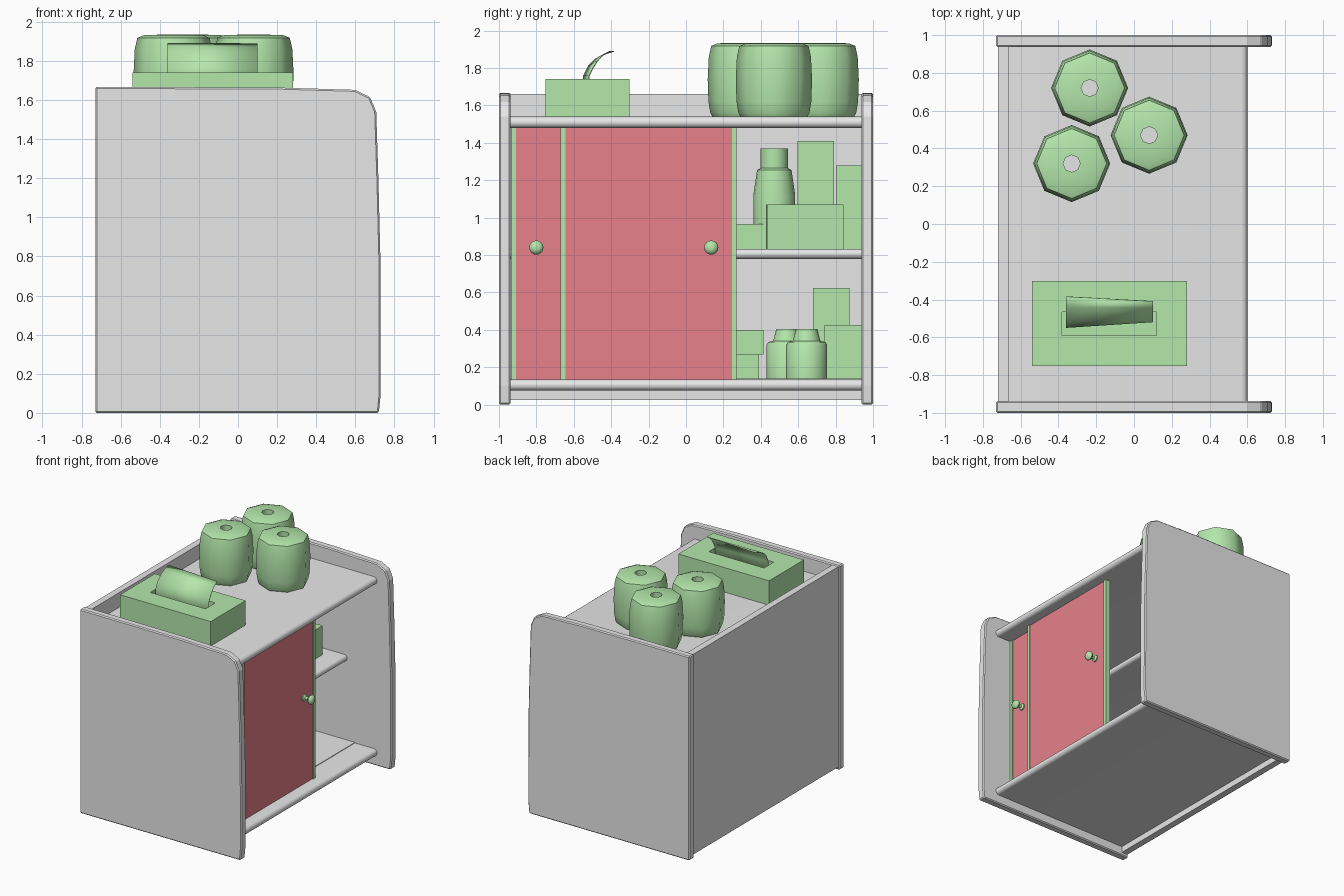
import bpy, bmesh, math
from mathutils import Matrix

if "Cube" in bpy.data.objects:
    bpy.data.objects.remove(bpy.data.objects["Cube"])


def material(name, rgb):
    m = bpy.data.materials.new(name)
    m.diffuse_color = (*rgb, 1)
    m.use_nodes = True
    m.node_tree.nodes["Principled BSDF"].inputs["Base Color"].default_value = m.diffuse_color
    return m


GREY = material("cabinet grey", (0.8, 0.8, 0.8))
GREEN = material("soft green", (0.47, 0.82, 0.42))
RED = material("door red", (0.8, 0.22, 0.26))


def finish(name, bm, mat, smooth=None):
    bmesh.ops.recalc_face_normals(bm, faces=bm.faces[:])
    me = bpy.data.meshes.new(name)
    bm.to_mesh(me)
    bm.free()
    me.materials.append(mat)
    ob = bpy.data.objects.new(name, me)
    bpy.context.collection.objects.link(ob)
    if smooth:
        bpy.ops.object.select_all(action='DESELECT')
        ob.select_set(True)
        bpy.context.view_layer.objects.active = ob
        bpy.ops.object.shade_smooth_by_angle(angle=math.radians(smooth))
    return ob


def bevel(ob, width, segments=1):
    b = ob.modifiers.new("bevel", 'BEVEL')
    b.width, b.segments = width, segments
    return ob


def box(name, x, y, z, mat, turn=0):
    """Box from (min, max) ranges, optionally turned about its own z axis."""
    bm = bmesh.new()
    bmesh.ops.create_cube(bm, size=1)
    mid = [sum(r) / 2 for r in (x, y, z)]
    size = [r[1] - r[0] for r in (x, y, z)]
    bm.transform(Matrix.Translation(mid) @ Matrix.Rotation(math.radians(turn), 4, 'Z')
                 @ Matrix.Diagonal((*size, 1)))
    return finish(name, bm, mat)


def extrude_y(name, profile, y0, y1, mat, smooth=None):
    """Closed (x, z) outline pushed along y."""
    bm = bmesh.new()
    face = bm.faces.new([bm.verts.new((x, y0, z)) for x, z in profile])
    out = bmesh.ops.extrude_face_region(bm, geom=[face])["geom"]
    for v in out:
        if isinstance(v, bmesh.types.BMVert):
            v.co.y = y1
    return finish(name, bm, mat, smooth)


def lathe(name, profile, place, mat, n, smooth=46, axis='Z', closed=False):
    """Spin an (r, h) profile into n sides."""
    bm = bmesh.new()
    rings = [[bm.verts.new((r * math.cos(2 * math.pi * i / n),
                            r * math.sin(2 * math.pi * i / n), h)) for i in range(n)]
             for r, h in profile]
    pairs = list(zip(rings, rings[1:]))
    if closed:
        pairs.append((rings[-1], rings[0]))
    else:
        bm.faces.new(rings[0])
        bm.faces.new(rings[-1])
    for a, b in pairs:
        for i in range(n):
            j = (i + 1) % n
            bm.faces.new((a[i], a[j], b[j], b[i]))
    rot = Matrix.Rotation(math.pi / 2, 4, 'Y') if axis == 'X' else Matrix()
    bm.transform(Matrix.Translation(place) @ rot)
    return finish(name, bm, mat, smooth)


# Side panels with a rounded upper front corner
side = [(-0.73, 0), (0.72, 0), (0.73, 0.1), (0.728, 0.8), (0.718, 1.2), (0.707, 1.54),
        (0.675, 1.615), (0.6, 1.652), (0.2, 1.664), (-0.73, 1.667)]
for label, y0 in (("left", -1), ("right", 0.938)):
    bevel(extrude_y(label + "_side_panel", side, y0, y0 + 0.062, GREY), 0.008)

# Back panel
box("back_panel", (-0.72, -0.665), (-0.94, 0.94), (0.025, 1.66), GREY)


# Horizontal boards with a rounded nose
def board(name, front, z0, z1):
    r, c = (z1 - z0) / 2, (z0 + z1) / 2
    nose = [(front - r + r * math.cos(a), c + r * math.sin(a))
            for a in [math.pi * (i / 8 - 0.5) for i in range(9)]]
    extrude_y(name, [(-0.67, z0)] + nose + [(-0.67, z1)], -0.94, 0.94, GREY, 40)


board("top_board", 0.6, 1.48, 1.54)
board("middle_shelf", 0.33, 0.78, 0.833)
board("bottom_board", 0.6, 0.075, 0.135)
box("floor_plate", (-0.66, 0.4), (-0.94, 0.94), (0.13, 0.14), GREY)

# Two sliding doors with edge strips and knobs
for label, x, y0, knob in (("front", 0.49, -0.67, 0.135), ("rear", 0.44, -0.935, -0.8)):
    y1 = y0 + 0.94
    box(label + "_door", (x - 0.012, x + 0.012), (y0 + 0.02, y1 - 0.02), (0.13, 1.485), RED)
    for edge, a in (("left", y0), ("right", y1 - 0.025)):
        box(f"{label}_door_{edge}_strip", (x - 0.02, x + 0.02), (a, a + 0.025),
            (0.13, 1.485), GREEN)
    lathe(label + "_door_knob",
          [(0.028, 0), (0.028, 0.01), (0.013, 0.02), (0.013, 0.045), (0.03, 0.052),
           (0.038, 0.066), (0.032, 0.082), (0.015, 0.09)],
          (x + 0.01, knob, 0.84), GREEN, 16, 46, 'X')

# Paper rolls on the top board
roll = [(0.045, 1.541), (0.045, 1.935), (0.15, 1.932), (0.185, 1.918), (0.198, 1.86),
        (0.204, 1.74), (0.2, 1.62), (0.19, 1.56), (0.18, 1.541)]
for i, (x, y) in enumerate([(-0.235, 0.72), (0.08, 0.47), (-0.33, 0.32)]):
    lathe(f"paper_roll_{i + 1}", roll, (x, y, 0), GREEN, 8, 46, closed=True)

# Tissue box with a sunken slot in its lid
bm = bmesh.new()
bmesh.ops.create_cube(bm, size=1)
bm.transform(Matrix.Translation((-0.13, -0.527, 1.64)) @ Matrix.Diagonal((0.82, 0.45, 0.2, 1)))
top = max(bm.faces, key=lambda f: f.calc_center_median().z)
bmesh.ops.inset_individual(bm, faces=[top], thickness=0.1)
for v in top.verts:
    v.co.x = -0.38 if v.co.x < -0.13 else 0.12
    v.co.y = -0.59 if v.co.y < -0.527 else -0.465
slot = bmesh.ops.extrude_face_region(bm, geom=[top])["geom"]
for v in slot:
    if isinstance(v, bmesh.types.BMVert):
        v.co.z -= 0.12
bmesh.ops.delete(bm, geom=[f for f in bm.faces if f == top], context='FACES_ONLY')
finish("tissue_box", bm, GREEN)

# Tissue sheet curling out of the slot
left = [(-0.55, 1.63), (-0.55, 1.76), (-0.525, 1.81), (-0.485, 1.85), (-0.44, 1.875), (-0.385, 1.892)]
right = [(-0.52, 1.63), (-0.52, 1.76), (-0.5, 1.8), (-0.475, 1.84), (-0.445, 1.87), (-0.41, 1.89)]
bm = bmesh.new()
rows = [[bm.verts.new((-0.36, *a)), bm.verts.new((0.1, *b))] for a, b in zip(left, right)]
for a, b in zip(rows, rows[1:]):
    bm.faces.new((a[0], a[1], b[1], b[0]))
sheet = finish("tissue_sheet", bm, GREEN, 60)
sheet.modifiers.new("thickness", 'SOLIDIFY').thickness = 0.005

# Goods on the middle shelf
lathe("tall_bottle", [(0.11, 0.833), (0.112, 1.12), (0.092, 1.255), (0.073, 1.265), (0.073, 1.37)],
      (-0.15, 0.472, 0), GREEN, 16)
for name, x, y, z1, turn in (("wide_carton", (-0.02, 0.18), (0.43, 0.84), 1.07, 2),
                             ("tall_carton", (-0.35, -0.1), (0.595, 0.79), 1.41, 0),
                             ("side_carton", (-0.35, -0.05), (0.802, 0.937), 1.28, 0),
                             ("low_carton", (-0.3, -0.05), (0.18, 0.45), 0.967, 0)):
    box(name, x, y, (0.833, z1), GREEN, turn)

# Goods on the floor of the cabinet
jar = [(0.11, 0.139), (0.11, 0.32), (0.1, 0.335), (0.074, 0.34), (0.057, 0.405)]
for i, (x, y) in enumerate([(-0.2, 0.54), (0.03, 0.645)]):
    lathe(f"jar_{i + 1}", jar, (x, y, 0), GREEN, 16)
for name, x, y, z in (("lower_tall_box", (-0.6, -0.36), (0.678, 0.875), (0.139, 0.625)),
                      ("lower_side_box", (-0.34, 0), (0.74, 0.937), (0.139, 0.427)),
                      ("stacked_box_base", (-0.3, 0), (0.13, 0.39), (0.139, 0.268)),
                      ("stacked_box_top", (-0.3, 0.02), (0.13, 0.415), (0.268, 0.4))):
    box(name, x, y, z, GREEN)
